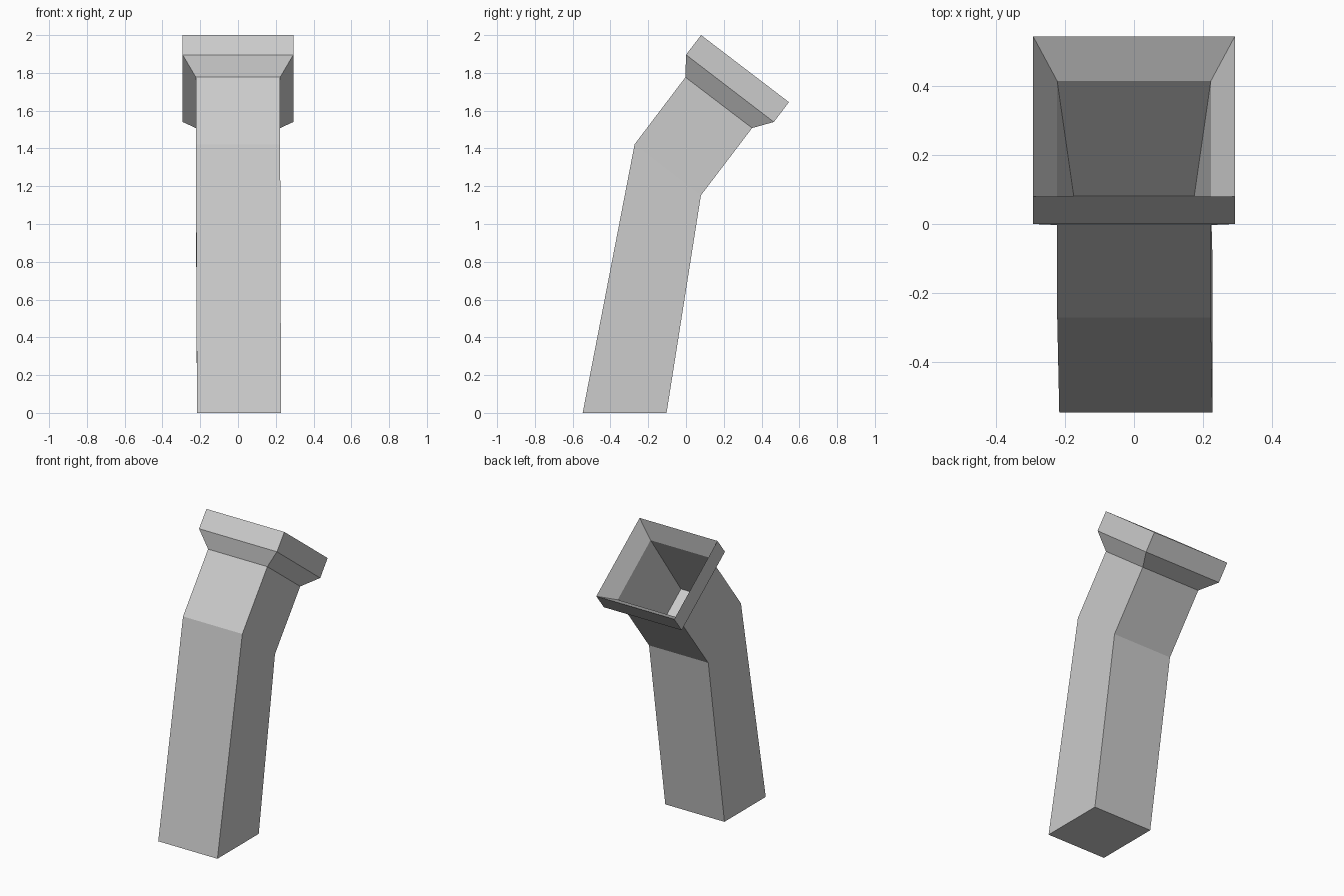
import bpy, bmesh

if "Cube" in bpy.data.objects:
    bpy.data.objects.remove(bpy.data.objects["Cube"])


def ring(bm, x0, x1, front, back):
    """Four-sided cross-section; front and back are (y, z) points."""
    return [bm.verts.new(p) for p in ((x0, *front), (x1, *front), (x1, *back), (x0, *back))]


# Outer skin from foot to rim, then down inside the hollow to its floor
sections = [
    (-0.217, 0.228, (-0.547, 0.0), (-0.103, 0.0)),       # foot
    (-0.223, 0.223, (-0.272, 1.422), (0.079, 1.152)),    # bend
    (-0.223, 0.223, (-0.003, 1.777), (0.350, 1.508)),    # neck
    (-0.293, 0.293, (0.0, 1.896), (0.465, 1.540)),       # flare
    (-0.293, 0.293, (0.080, 2.0), (0.545, 1.645)),       # rim
    (-0.223, 0.223, (0.062, 1.860), (0.415, 1.590)),     # inner funnel
    (-0.175, 0.175, (-0.196, 1.443), (0.081, 1.231)),    # hollow floor
]

bm = bmesh.new()
rings = [ring(bm, *s) for s in sections]
for a, b in zip(rings, rings[1:]):
    for i in range(4):
        j = (i + 1) % 4
        bm.faces.new((a[i], a[j], b[j], b[i]))

# Closed foot and closed floor of the hollow
bm.faces.new(rings[0][::-1])
bm.faces.new(rings[-1])
bmesh.ops.recalc_face_normals(bm, faces=bm.faces)

mesh = bpy.data.meshes.new("bent_square_pipe")
bm.to_mesh(mesh)
bm.free()
bpy.context.collection.objects.link(bpy.data.objects.new("bent_square_pipe", mesh))
